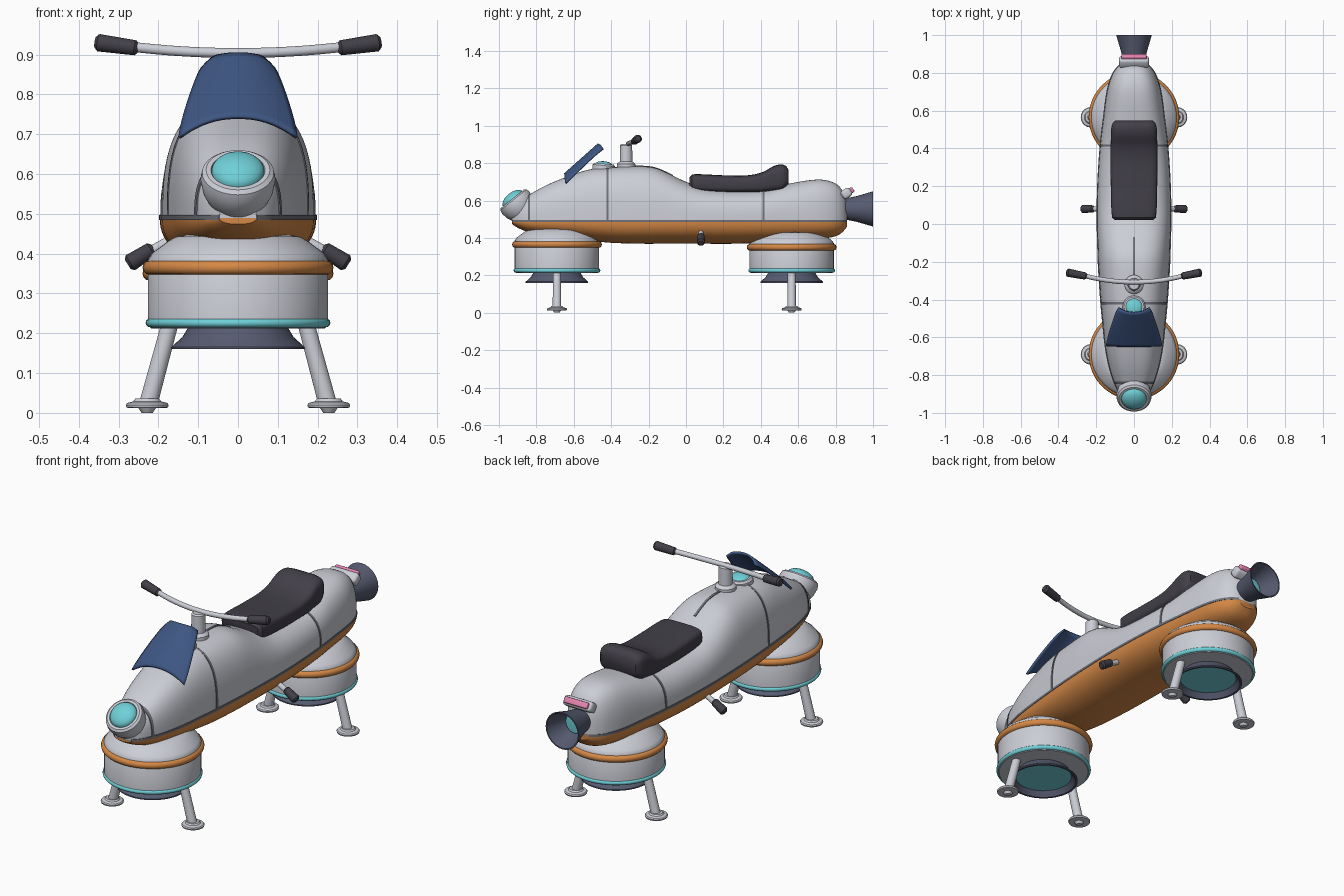
import bpy, bmesh, math
from mathutils import Vector

if "Cube" in bpy.data.objects:
    bpy.data.objects.remove(bpy.data.objects["Cube"])


def material(name, rgb):
    m = bpy.data.materials.new(name)
    m.diffuse_color = [((c / 255 + 0.055) / 1.055) ** 2.4 for c in rgb] + [1]
    m.use_nodes = True
    m.node_tree.nodes["Principled BSDF"].inputs["Base Color"].default_value = m.diffuse_color
    return m


SILVER = material("silver paint", (204, 206, 214))
ORANGE = material("orange paint", (212, 136, 70))
CHARCOAL = material("charcoal rubber", (66, 63, 72))
NAVY = material("navy glass", (62, 86, 130))
SLATE = material("slate metal", (86, 91, 112))
TEAL = material("teal glow", (112, 208, 216))
PINK = material("pink light", (230, 132, 176))
SEAM = material("seam grey", (112, 113, 120))


def finish(name, bm, mat, angle=35):
    bmesh.ops.recalc_face_normals(bm, faces=bm.faces)
    me = bpy.data.meshes.new(name)
    bm.to_mesh(me)
    bm.free()
    me.materials.append(mat)
    ob = bpy.data.objects.new(name, me)
    bpy.context.collection.objects.link(ob)
    bpy.ops.object.select_all(action='DESELECT')
    ob.select_set(True)
    bpy.context.view_layer.objects.active = ob
    bpy.ops.object.shade_smooth_by_angle(angle=math.radians(angle))
    return ob


def loft(name, rows, mat, closed=False, caps=True):
    """Skin a list of equal-length point rows."""
    bm = bmesh.new()
    vr = [[bm.verts.new(p) for p in row] for row in rows]
    n = len(rows[0])
    for a, b in zip(vr, vr[1:]):
        for i in range(n if closed else n - 1):
            j = (i + 1) % n
            bm.faces.new((a[i], a[j], b[j], b[i]))
    if caps:
        bm.faces.new(vr[0])
        bm.faces.new(vr[-1])
    return finish(name, bm, mat)


def lathe(name, profile, mat, loc=(0, 0, 0), axis=(0, 0, 1), sides=48):
    """Spin (radius, height) points round an axis through loc."""
    bm = bmesh.new()
    vs = [bm.verts.new((r, 0, z)) for r, z in profile]
    es = [bm.edges.new(p) for p in zip(vs, vs[1:])]
    bmesh.ops.spin(bm, geom=vs + es, cent=(0, 0, 0), axis=(0, 0, 1),
                   angle=2 * math.pi, steps=sides, use_duplicate=False)
    bmesh.ops.remove_doubles(bm, verts=bm.verts, dist=1e-5)
    rot = Vector((0, 0, 1)).rotation_difference(Vector(axis).normalized()).to_matrix()
    for v in bm.verts:
        v.co = rot @ v.co + Vector(loc)
    return finish(name, bm, mat)


def rod(name, a, b, r0, r1, mat, rnd=0.006):
    """Round-edged rod between two points."""
    d = Vector(b) - Vector(a)
    h = d.length
    return lathe(name, [(0, 0), (r0 - rnd, 0), (r0, rnd), (r1, h - rnd), (r1 - rnd, h), (0, h)],
                 mat, a, d, 24)


def ring(name, R, r, z, y, mat, tall=1.0):
    pts = [(R + r * math.cos(t * math.pi / 6), z + tall * r * math.sin(t * math.pi / 6))
           for t in range(13)]
    return lathe(name, pts, mat, (0, y, 0))


def dome(r, h, n=8):
    return [(r * math.cos(i / n * math.pi / 2), h * math.sin(i / n * math.pi / 2)) for i in range(n)] + [(0, h)]


def smooth_at(st, y):
    """Hermite interpolation through stations keyed by their first value."""
    i = max(k for k in range(len(st) - 1) if st[k][0] <= y + 1e-9)
    a, b = st[i], st[i + 1]
    p, q = st[max(i - 1, 0)], st[min(i + 2, len(st) - 1)]
    h = b[0] - a[0]
    t = (y - a[0]) / h
    out = []
    for k in range(1, len(a)):
        m0 = (b[k] - p[k]) / (b[0] - p[0]) * h
        m1 = (q[k] - a[k]) / (q[0] - a[0]) * h
        out.append((2*t**3 - 3*t*t + 1) * a[k] + (t**3 - 2*t*t + t) * m0
                   + (3*t*t - 2*t**3) * b[k] + (t**3 - t*t) * m1)
    return out


def sup(v, n):
    return math.copysign(abs(v) ** (2 / n), v)


def span(a, b, n):
    return [a + (b - a) * i / n for i in range(n + 1)]


# hull stations: y, half width, top, bottom
HULL = [(-.93, .045, .56, .475), (-.90, .075, .59, .455), (-.84, .105, .63, .432),
        (-.75, .133, .68, .415), (-.65, .152, .722, .403), (-.52, .166, .765, .388),
        (-.40, .177, .777, .375), (-.23, .188, .783, .37), (-.15, .191, .77, .37),
        (0, .195, .70, .37), (.1, .195, .668, .37), (.25, .19, .657, .37),
        (.42, .178, .662, .376), (.55, .163, .69, .385), (.70, .143, .712, .395),
        (.78, .12, .70, .405), (.83, .09, .665, .425), (.86, .05, .60, .46)]
Z0 = .49


def section(y, upper=True, grow=0.0):
    w, top, bot = smooth_at(HULL, y)
    h, n = (top - Z0, 2.8) if upper else (bot - Z0, 2.3)
    h += math.copysign(grow, h)
    return [((w + grow) * sup(math.cos(a), n), y, Z0 + h * sup(max(math.sin(a), 0), n))
            for a in span(0, math.pi, 36)]


# body shell, belly and panel seams
YS = span(-.93, .86, 90)
loft("body_shell", [section(y) for y in YS], SILVER)
loft("belly", [section(y, False, .001) for y in YS], ORANGE)
outline = [(s * (smooth_at(HULL, y)[0] + .003), y) for s, yy in ((1, YS), (-1, YS[::-1])) for y in yy]
loft("side_seam", [[(x, y, z) for x, y in outline] for z in (.485, .497)], SEAM, closed=True)
for nm, y in (("nose_seam", -.84), ("front_seam", -.42), ("rear_seam", .415)):
    loft(nm, [section(y - .006, grow=-.004), section(y - .006, grow=.003),
              section(y + .006, grow=.003), section(y + .006, grow=-.004)], SEAM, caps=False)
loft("spine_seam", [[(x, y, smooth_at(HULL, y)[1] + d) for x, d in
                     ((-.006, -.005), (-.006, .003), (.006, .003), (.006, -.005))]
                    for y in span(-.28, -.07, 16)], SEAM, closed=True)

# seat: y, half width, bottom, top
SEAT = [(.02, .10, .67, .725), (.035, .116, .65, .74), (.2, .123, .64, .735),
        (.33, .124, .64, .735), (.41, .124, .64, .752), (.47, .122, .645, .785),
        (.51, .12, .65, .793), (.535, .112, .67, .785), (.548, .098, .69, .765)]
rows = []
for y in span(.02, .548, 40):
    w, b, t = smooth_at(SEAT, y)
    rows.append([(w * sup(math.cos(a), 4), y, (b + t) / 2 + (t - b) / 2 * sup(math.sin(a), 4))
                 for a in span(0, 2 * math.pi, 40)[:-1]])
loft("seat", rows, CHARCOAL, closed=True)

# hover pods with legs
for nm, py, dz in (("front", -.69, 0), ("rear", .565, -.015)):
    lathe(nm + "_pod", [(0, .212), (.218, .212), (.226, .222), (.226, .385 + dz), (.215, .402 + dz),
                        (.172, .434 + dz), (.155, .443 + dz), (.10, .452 + dz), (0, .452 + dz)],
          SILVER, (0, py, 0))
    ring(nm + "_pod_band", .222, .018, .365 + dz, py, ORANGE)
    ring(nm + "_pod_glow_ring", .221, .011, .226, py, TEAL)
    lathe(nm + "_pod_nozzle", [(.125, .215), (.14, .19), (.167, .166), (.167, .16), (.157, .16),
                               (.135, .19), (.125, .205)], SLATE, (0, py, 0))
    lathe(nm + "_pod_glow", [(0, .186), (.137, .186), (.13, .196), (0, .196)], TEAL, (0, py, 0))
    for s, side in ((-1, "left"), (1, "right")):
        rod(f"{nm}_{side}_leg", (s * .168, py, .235), (s * .226, py, .02), .021, .023, SILVER)
        lathe(f"{nm}_{side}_foot", [(0, 0), (.014, 0), (.022, .012), (.052, .013), (.054, .02),
                                    (.05, .025), (.035, .029), (.03, .036), (0, .036)],
              SILVER, (s * .228, py, 0), sides=32)

# headlight, tilted forward and up
AX = (0, -.62, .78)
HL = (0, -.925, .607)
lathe("headlight_housing", [(0, -.125), (.04, -.12), (.07, -.10), (.088, -.06), (.094, -.025),
                            (.09, -.004), (.08, .004), (.068, .004), (.064, -.005), (0, -.005)],
      SILVER, HL, AX)
lathe("headlight_lens", [(0, -.004)] + dome(.066, .036), TEAL, HL, AX)

# instrument dial
lathe("dial_housing", [(0, -.03), (.06, -.03), (.06, .012), (.052, .022), (.045, .022), (0, .018)],
      SILVER, (0, -.44, .775), (0, .1, 1))
lathe("dial_glass", [(0, .015)] + [(r, z + .017) for r, z in dome(.045, .018)], TEAL,
      (0, -.44, .775), (0, .1, 1))

# windscreen, wrapped sideways
rows = []
for v in span(0, 1, 14):
    row = []
    for u in span(-1, 1, 20):
        e = .012 * max(0, abs(u) - .75) * 4 * v ** 6
        w = (.147 - .062 * v ** 1.3) * (1 - .06 * max(0, v - .9) * 10)
        k = abs(u) ** 2.2
        row.append((u * w, -.648 + .18 * v + k * (.004 + .022 * v), .742 + .16 * v - k * (.05 - .035 * v) - e))
    rows.append(row)
screen = loft("windscreen", rows, NAVY, caps=False)
sol = screen.modifiers.new("thickness", 'SOLIDIFY')
sol.thickness, sol.offset = .01, 0

# handlebar
lathe("steering_post", [(0, .76), (.05, .76), (.05, .795), (.042, .803), (.034, .808), (.032, .895),
                        (.026, .902), (0, .902)], SILVER, (0, -.32, 0), sides=32)
rows = []
for x in span(-.27, .27, 24):
    k = (x / .27) ** 2
    rows.append([(x, -.308 + .036 * k + .0125 * math.cos(a), .904 + .016 * k + .0125 * math.sin(a))
                 for a in span(0, 2 * math.pi, 16)[:-1]])
loft("handlebar", rows, SILVER, closed=True)
for s, side in ((-1, "left"), (1, "right")):
    rod(side + "_grip", (s * .25, -.277, .916), (s * .358, -.256, .931), .019, .022, CHARCOAL, .008)
    # foot pegs
    rod(side + "_peg_stub", (s * .13, .08, .455), (s * .235, .08, .397), .013, .013, SILVER)
    rod(side + "_peg_grip", (s * .212, .08, .414), (s * .277, .08, .373), .019, .022, CHARCOAL, .008)

# tail light: tilted rounded blocks
def block(name, size, loc, tilt, mat):
    bm = bmesh.new()
    bmesh.ops.create_cube(bm, size=1)
    for v in bm.verts:
        v.co = Vector(v.co * Vector(size))
    bmesh.ops.bevel(bm, geom=bm.edges[:], offset=min(size) * .3, segments=3, affect='EDGES', profile=.5)
    ob = finish(name, bm, mat)
    ob.location, ob.rotation_euler = loc, (tilt, 0, 0)


block("tail_light_housing", (.16, .055, .05), (0, .858, .638), math.radians(35), SILVER)
block("tail_light", (.132, .022, .03), (0, .885, .655), math.radians(35), PINK)

# rear thruster
lathe("thruster", [(0, -.04), (.05, -.04), (.058, .0), (.068, .05), (.094, .14), (.088, .14),
                   (.06, .05), (.05, .03), (0, .03)], SLATE, (0, .86, .555), (0, 1, 0))
lathe("thruster_glow", [(0, .032), (.052, .036), (.048, .044), (0, .05)], TEAL, (0, .86, .555), (0, 1, 0))
